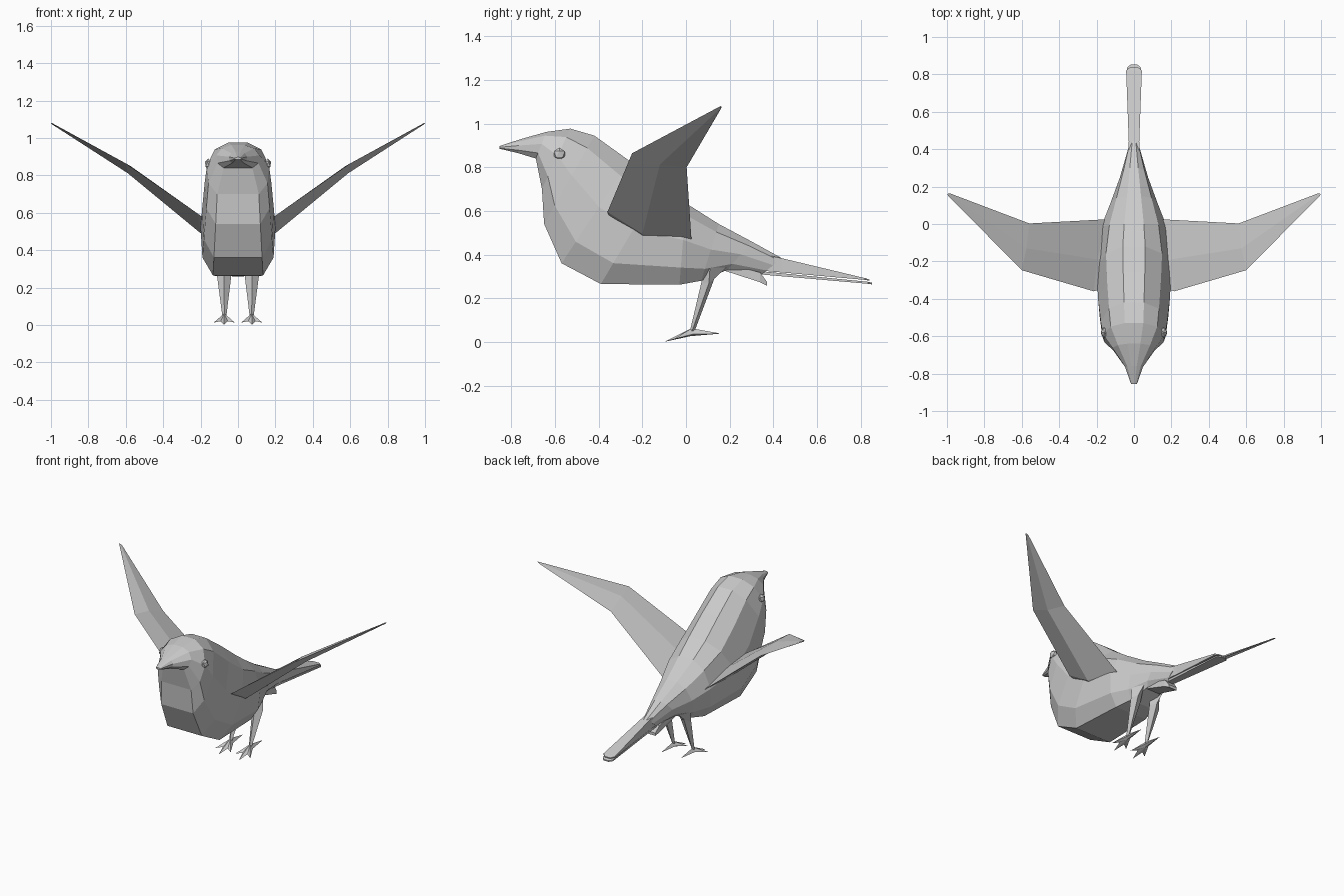
import bpy, bmesh
from mathutils import Vector


def make_object(name, bm, mirror=False):
    bmesh.ops.recalc_face_normals(bm, faces=bm.faces)
    me = bpy.data.meshes.new(name)
    bm.to_mesh(me)
    bm.free()
    ob = bpy.data.objects.new(name, me)
    bpy.context.collection.objects.link(ob)
    if mirror:
        ob.modifiers.new("Mirror", 'MIRROR').use_mirror_merge = False
    return ob


def loft(name, sections, mirror=False):
    """Skin a list of equal-length closed sections and cap both ends."""
    bm = bmesh.new()
    rings = [[bm.verts.new(p) for p in s] for s in sections]
    n = len(rings[0])
    for a, b in zip(rings, rings[1:]):
        for i in range(n):
            j = (i + 1) % n
            bm.faces.new((a[i], a[j], b[j], b[i]))
    bm.faces.new(rings[0])
    bm.faces.new(rings[-1])
    return make_object(name, bm, mirror)


# Body, head and beak: (top y, top z, bottom y, bottom z, half width)
stations = [
    (-0.855, 0.897, -0.855, 0.885, 0.016),
    (-0.76, 0.928, -0.77, 0.865, 0.048),
    (-0.64, 0.962, -0.688, 0.84, 0.115),
    (-0.53, 0.977, -0.66, 0.70, 0.166),
    (-0.42, 0.945, -0.65, 0.54, 0.178),
    (-0.26, 0.83, -0.57, 0.36, 0.192),
    (-0.12, 0.72, -0.39, 0.265, 0.200),
    (0.0, 0.635, -0.03, 0.262, 0.175),
    (0.15, 0.54, 0.07, 0.28, 0.125),
    (0.30, 0.46, 0.19, 0.33, 0.075),
    (0.44, 0.383, 0.35, 0.312, 0.032),
]
half = [(0.3, 0.0), (0.75, 0.14), (1.0, 0.45), (0.95, 0.79), (0.67, 1.0)]
profile = half + [(-x, t) for x, t in reversed(half)]


def body_ring(ty, tz, by, bz, w):
    top, bottom = Vector((0, ty, tz)), Vector((0, by, bz))
    return [top.lerp(bottom, t) + Vector((x * w, 0, 0)) for x, t in profile]


loft("body", [body_ring(*s) for s in stations])

# Wings: root, elbow and tip, each as leading, upper, trailing, lower point
loft("wings", [
    [(0.15, -0.34, 0.55), (0.13, -0.19, 0.51), (0.10, 0.03, 0.44), (0.14, -0.2, 0.455)],
    [(0.215, -0.36, 0.595), (0.195, -0.19, 0.56), (0.15, 0.025, 0.467), (0.205, -0.2, 0.495)],
    [(0.6, -0.247, 0.864), (0.575, -0.13, 0.85), (0.56, 0.003, 0.80), (0.59, -0.12, 0.812)],
    [(1.0, 0.158, 1.08), (0.993, 0.162, 1.079), (0.982, 0.163, 1.073), (0.99, 0.158, 1.070)],
], True)


def tail_section(y, w, top, bottom):
    return [(-w, y, top), (w, y, top), (w, y, bottom), (-w, y, bottom)]


# Tail: two thin layered feathers
loft("upper_tail_feather", [
    tail_section(0.36, 0.03, 0.40, 0.325),
    tail_section(0.44, 0.028, 0.383, 0.318),
    tail_section(0.82, 0.042, 0.292, 0.284),
    tail_section(0.84, 0.02, 0.286, 0.280)])
loft("lower_tail_feather", [
    tail_section(0.33, 0.022, 0.325, 0.310),
    tail_section(0.835, 0.038, 0.275, 0.266),
    tail_section(0.853, 0.018, 0.271, 0.263)])

# Undertail flap
loft("undertail_flap", [
    tail_section(0.17, 0.05, 0.36, 0.328),
    tail_section(0.34, 0.04, 0.318, 0.273),
    tail_section(0.37, 0.03, 0.276, 0.258)])

# Legs, wide at the thigh and tapering to the ankle
loft("legs", [
    [(0.03, 0.11, 0.34), (0.075, 0.085, 0.34), (0.11, 0.11, 0.34), (0.075, 0.185, 0.34)],
    [(0.035, 0.105, 0.27), (0.075, 0.07, 0.27), (0.113, 0.105, 0.27), (0.075, 0.13, 0.29)],
    [(0.062, 0.028, 0.05), (0.073, 0.018, 0.05), (0.084, 0.028, 0.05), (0.073, 0.04, 0.05)],
], True)

# Feet: star outline with three front toes and one rear toe
outline = [(0.073, 0.16, 0.038), (0.09, 0.03, 0.035), (0.13, -0.055, 0.013),
           (0.092, -0.03, 0.02), (0.075, -0.1, 0.0), (0.055, -0.03, 0.02),
           (0.017, -0.055, 0.013), (0.056, 0.03, 0.035)]
bm = bmesh.new()
ring = [bm.verts.new(p) for p in outline]
for apex in ((0.073, 0.025, 0.062), (0.073, 0.02, 0.026)):
    v = bm.verts.new(apex)
    for i in range(len(ring)):
        bm.faces.new((ring[i - 1], ring[i], v))
make_object("feet", bm, True)

# Eyes
bm = bmesh.new()
bmesh.ops.create_icosphere(bm, subdivisions=1, radius=0.03)
bmesh.ops.scale(bm, vec=(0.7, 1, 1), verts=bm.verts)
bmesh.ops.translate(bm, vec=(0.158, -0.58, 0.86), verts=bm.verts)
make_object("eyes", bm, True)
